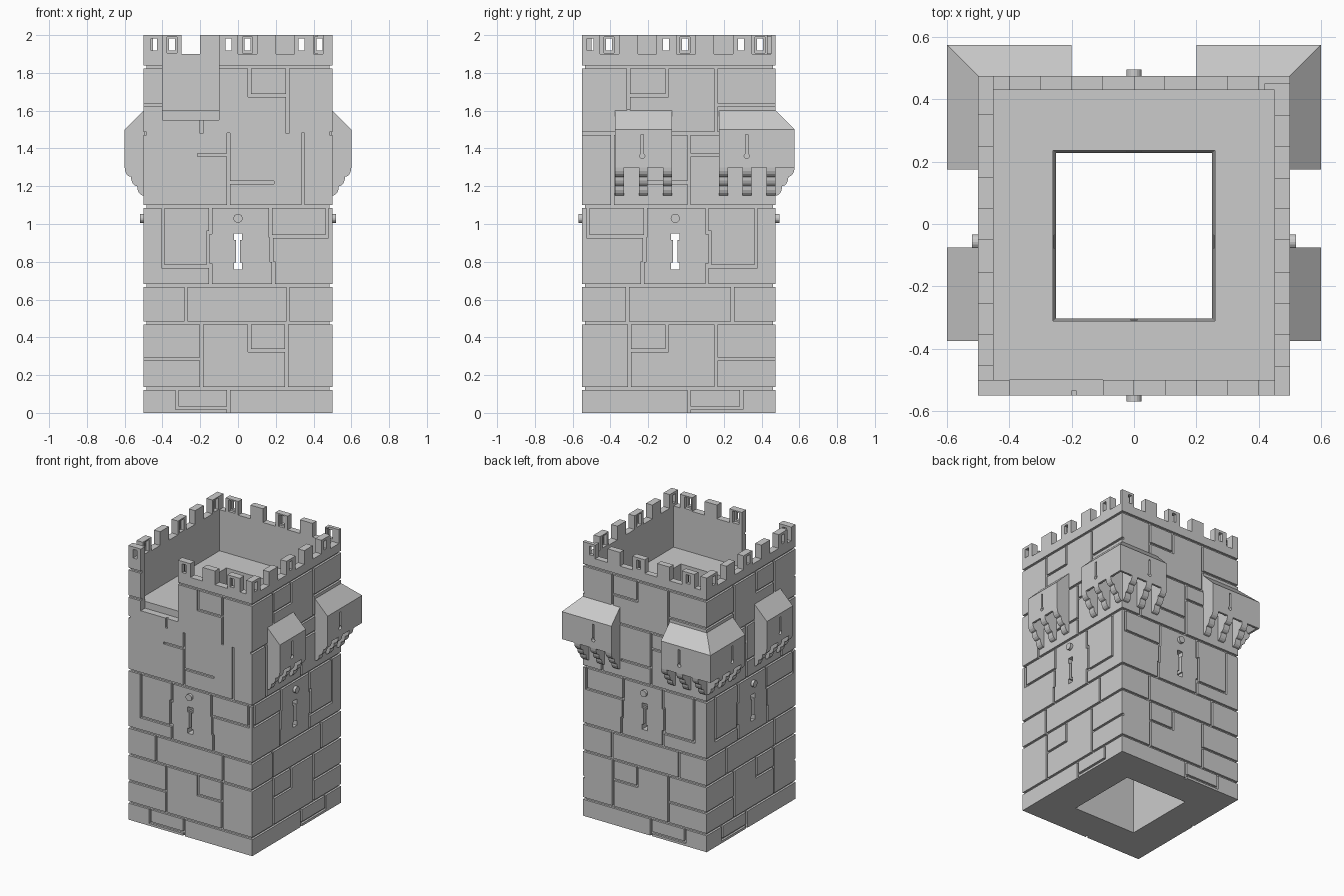
import bpy, bmesh, math

if "Cube" in bpy.data.objects:
    bpy.data.objects.remove(bpy.data.objects["Cube"])

# Each wall face has its own frame: u along the wall, d outward, z up
FRAMES = {
    "right": lambda u, d, z: (0.5 + d, u, z),
    "left": lambda u, d, z: (-0.5 - d, u, z),
    "back": lambda u, d, z: (u, 0.475 + d, z),
    "front": lambda u, d, z: (u, -0.55 - d, z),
}


def loft(bm, rings):
    """Closed solid through several rings of points."""
    vs = [[bm.verts.new(p) for p in r] for r in rings]
    n = len(vs[0])
    for a, b in zip(vs, vs[1:]):
        for i in range(n):
            bm.faces.new((a[i], a[(i + 1) % n], b[(i + 1) % n], b[i]))
    bm.faces.new(vs[0][::-1])
    bm.faces.new(vs[-1])


def block(bm, side, u0, u1, d0, d1, z0, z1):
    f = FRAMES[side]
    loft(bm, [[f(u, d0, z0), f(u, d1, z0), f(u, d1, z1), f(u, d0, z1)] for u in (u0, u1)])


def disc(bm, side, u, z, r, d0, d1, n=16):
    f = FRAMES[side]
    angs = [2 * math.pi * i / n for i in range(n)]
    loft(bm, [[f(u + r * math.cos(a), d, z + r * math.sin(a)) for a in angs] for d in (d0, d1)])


def finish(bm, name):
    bmesh.ops.recalc_face_normals(bm, faces=bm.faces)
    me = bpy.data.meshes.new(name)
    bm.to_mesh(me)
    bm.free()
    ob = bpy.data.objects.new(name, me)
    bpy.context.scene.collection.objects.link(ob)
    return ob


def cut(ob, bm):
    cutter = finish(bm, "cutter")
    cutter.hide_render = True
    mod = ob.modifiers.new("cut", "BOOLEAN")
    mod.operation = "DIFFERENCE"
    mod.solver = "EXACT"
    mod.use_self = True
    mod.object = cutter
    bpy.context.view_layer.objects.active = ob
    bpy.ops.object.modifier_apply(modifier=mod.name)
    bpy.data.objects.remove(cutter)


def rect(x0, x1, y0, y1, z):
    return [(x0, y0, z), (x1, y0, z), (x1, y1, z), (x0, y1, z)]


# Tower body
bm = bmesh.new()
loft(bm, [rect(-0.5, 0.5, -0.55, 0.475, z) for z in (0, 2)])
tower = finish(bm, "tower_wall")

# Upper room, central shaft and the gap in the front parapet
bm = bmesh.new()
loft(bm, [rect(-0.45, 0.45, -0.5, 0.43, z) for z in (1.6, 2.1)])
loft(bm, [rect(-0.25, 0.25, -0.302, 0.227, -0.1), rect(-0.26, 0.26, -0.312, 0.237, 1.7)])
block(bm, "front", -0.4, -0.1, -0.05, 0.05, 1.55, 2.2)

# Crenels
CRENELS = {
    "front": [(0, 0.1), (0.2, 0.3), (0.4, 0.45)],
    "back": [(-0.45, -0.4), (-0.3, -0.2), (-0.1, 0), (0.1, 0.2), (0.3, 0.4)],
    "right": [(-0.455, -0.355), (-0.255, -0.155), (-0.05, 0.05), (0.148, 0.248), (0.35, 0.45)],
    "left": [(-0.5, -0.455), (-0.355, -0.255), (-0.155, -0.05), (0.05, 0.148), (0.248, 0.35)],
}
for side, spans in CRENELS.items():
    for u0, u1 in spans:
        block(bm, side, u0, u1, -0.08, 0.04, 1.9, 2.15)

# Merlon windows, wider on the inner side
WINDOWS = {
    "front": (-0.445, -0.05, 0.337), "back": (-0.35, 0.05, 0.432),
    "right": (-0.507, -0.105, 0.292), "left": (-0.407, -0.005, 0.392),
}
for side, us in WINDOWS.items():
    for u in us:
        block(bm, side, u - 0.016, u + 0.016, -0.07, 0.03, 1.918, 1.982)
        if u > -0.44:
            block(bm, side, u - 0.026, u + 0.026, -0.075, -0.025, 1.906, 1.991)

# Arrow slits through the thick wall
for side in FRAMES:
    c = 0 if side in ("front", "back") else -0.057
    block(bm, side, c - 0.011, c + 0.011, -0.3, 0.04, 0.78, 0.93)
    for z in (0.758, 0.914):
        block(bm, side, c - 0.022, c + 0.022, -0.305, 0.05, z, z + 0.037)
cut(tower, bm)

# Stone joints: one pattern, mirrored around the four walls
H = [(-0.6, 0.53, z) for z in (0.128, 0.477, 0.675, 1.093, 1.48, 1.83)] + [
    (0.015, 0.295, 0.025), (-0.3, -0.1, 0.33), (0.16, 0.53, 0.285), (-0.52, -0.22, 0.935),
    (0.115, 0.37, 0.775), (-0.225, 0.015, 1.22), (0.015, 0.175, 1.365),
    (-0.305, -0.1, 1.68), (0.16, 0.53, 1.63)]
V = [(0.015, 0, 0.128), (0.295, 0.025, 0.128), (-0.3, 0.128, 0.477), (0.16, 0.128, 0.477),
     (-0.1, 0.33, 0.477), (-0.31, 0.477, 0.675), (0.245, 0.477, 0.675),
     (-0.23, 0.675, 0.8), (-0.22, 0.8, 0.94), (-0.214, 0.93, 1.093), (-0.52, 0.935, 1.093),
     (0.112, 0.675, 0.79), (0.126, 0.78, 0.96), (0.112, 0.95, 1.093), (0.37, 0.775, 1.093),
     (-0.39, 1.093, 1.48), (0.015, 1.093, 1.48), (-0.305, 1.48, 1.83), (0.16, 1.48, 1.83),
     (-0.1, 1.68, 1.83)]
W, DEPTH = 0.008, 0.015
bm = bmesh.new()
for i, side in enumerate(FRAMES):
    across = side in ("front", "back")
    conv = (lambda p: -(p + 0.0375) * 0.975) if across else (lambda p: p)
    out = 0.02 + 0.003 * i
    for a, b, z in H:
        if side == "front" and z == 1.48:
            continue
        u0, u1 = sorted((conv(a), conv(b)))
        block(bm, side, u0 - W, u1 + W, -DEPTH, out, z - W, z + W)
    for p, z0, z1 in V:
        u = conv(p)
        block(bm, side, u - W, u + W, -DEPTH, out + 0.001, z0 - (0.02 if z0 == 0 else 0.002), z1 + 0.002)
cut(tower, bm)

# Round pegs above the arrow slits
for side in FRAMES:
    bm = bmesh.new()
    disc(bm, side, 0 if side in ("front", "back") else -0.057, 1.03, 0.024, -0.03, 0.02)
    finish(bm, "peg_" + side)

# Projecting boxes: (d, z) profile with sloping roof and sloping underside
BOX = [(-0.005, 1.605), (0.1, 1.5), (0.1, 1.3), (0.085, 1.3), (-0.005, 1.42)]
# Corbel profile with three rounded lobes
CORBEL = [(-0.005, 1.42), (0.085, 1.3), (0.1, 1.3)]
for k in range(3):
    dx, z = 0.1 - 0.033 * k, 1.3 - 0.05 * k
    for j in range(1, 5):
        a = math.pi / 2 * j / 4
        CORBEL.append((dx - 0.033 * (1 - math.cos(a)), z - 0.05 * math.sin(a)))
CORBEL.append((-0.005, 1.15))


def box_slit(bm, side, u):
    block(bm, side, u - 0.007, u + 0.007, 0.075, 0.12, 1.36, 1.475)
    disc(bm, side, u, 1.36, 0.014, 0.074, 0.13, 12)


def corbel(side, u0, u1):
    bm = bmesh.new()
    loft(bm, [[FRAMES[side](u, d, z) for d, z in CORBEL] for u in (u0, u1)])
    finish(bm, "corbel")


for s, side in ((1, "right"), (-1, "left")):
    # Single box on the side wall
    bm = bmesh.new()
    loft(bm, [[FRAMES[side](u, d, z) for d, z in BOX] for u in (-0.375, -0.075)])
    box = finish(bm, "side_box_" + side)
    bm = bmesh.new()
    box_slit(bm, side, -0.232)
    cut(box, bm)

    # Mitred box around the rear corner
    bm = bmesh.new()
    loft(bm, [[(s * (0.5 + d), 0.175, z) for d, z in BOX],
              [(s * (0.5 + d), 0.475 + d, z) for d, z in BOX],
              [(s * 0.2, 0.475 + d, z) for d, z in BOX]])
    box = finish(bm, "corner_box_" + side)
    bm = bmesh.new()
    box_slit(bm, side, 0.322)
    box_slit(bm, "back", s * 0.347)
    cut(box, bm)

    # Supporting corbels
    for u in (-0.375, -0.25, -0.122, 0.175, 0.3, 0.427):
        corbel(side, u, u + 0.047)
    for u in (0.2, 0.325, 0.452):
        corbel("back", s * u, s * (u + 0.047))
